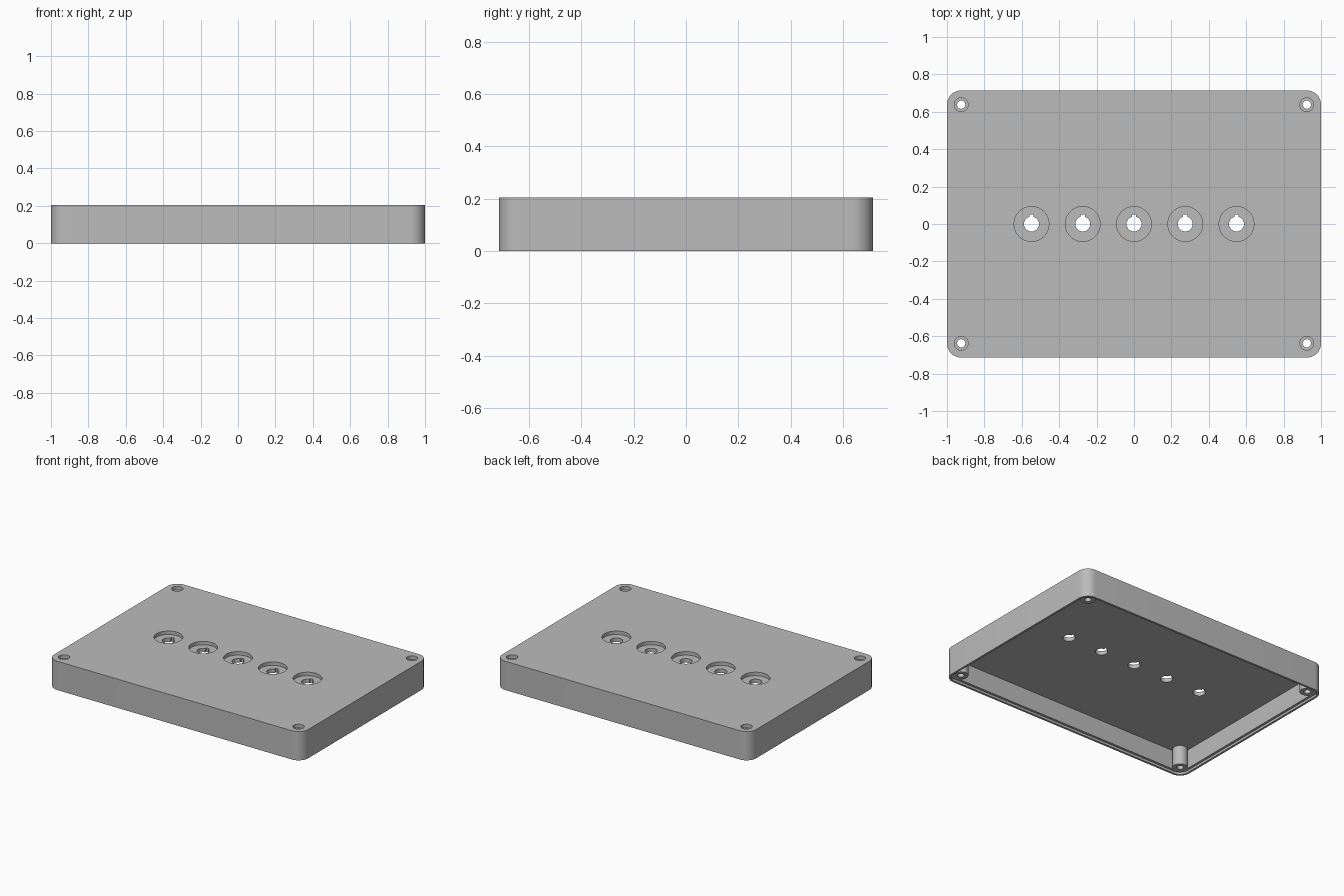
import bpy, bmesh, math
from math import pi, cos, sin

if "Cube" in bpy.data.objects:
    bpy.data.objects.remove(bpy.data.objects["Cube"], do_unlink=True)

HALF_X, HALF_Y, HEIGHT, CORNER = 1.0, 0.714, 0.205, 0.076
WALL, LIP, LEDGE_Z, PLATE_Z = 0.032, 0.015, 0.016, 0.152

grey = bpy.data.materials.new("enclosure grey")
grey.use_nodes = True
grey.diffuse_color = (0.5, 0.5, 0.5, 1)
grey.node_tree.nodes["Principled BSDF"].inputs["Base Color"].default_value = (0.5, 0.5, 0.5, 1)


def prism(name, outline, z0, z1):
    """Solid made by raising a flat outline from z0 to z1."""
    bm = bmesh.new()
    base = bm.faces.new([bm.verts.new((x, y, z0)) for x, y in outline])
    top = bmesh.ops.extrude_face_region(bm, geom=[base])["geom"]
    bmesh.ops.translate(bm, vec=(0, 0, z1 - z0),
                        verts=[v for v in top if isinstance(v, bmesh.types.BMVert)])
    bmesh.ops.recalc_face_normals(bm, faces=bm.faces)
    mesh = bpy.data.meshes.new(name)
    bm.to_mesh(mesh)
    bm.free()
    mesh.materials.append(grey)
    obj = bpy.data.objects.new(name, mesh)
    bpy.context.collection.objects.link(obj)
    return obj


def rounded_rect(inset, steps=10):
    """Outline of the case, moved inward by inset."""
    r = CORNER - inset
    points = []
    for quarter, (sx, sy) in enumerate([(1, 1), (-1, 1), (-1, -1), (1, -1)]):
        for i in range(steps + 1):
            a = (quarter + i / steps) * pi / 2
            points.append((sx * (HALF_X - CORNER) + r * cos(a),
                           sy * (HALF_Y - CORNER) + r * sin(a)))
    return points


def circle(cx, cy, r, n=40):
    return [(cx + r * cos(2 * pi * i / n), cy + r * sin(2 * pi * i / n)) for i in range(n)]


def keyed_circle(cx, r, key_half, key_top, n=40):
    """Round shaft hole with a small square key notch towards +y."""
    a = math.asin(key_half / r)
    arc = [pi / 2 + a + (2 * pi - 2 * a) * i / n for i in range(n + 1)]
    points = [(cx + r * cos(t), r * sin(t)) for t in arc]
    return points + [(cx + key_half, key_top), (cx - key_half, key_top)]


def combine(target, tool, operation):
    """Apply a boolean and remove the helper."""
    mod = target.modifiers.new("boolean", 'BOOLEAN')
    mod.operation, mod.solver, mod.object = operation, 'EXACT', tool
    tool.hide_render = True
    bpy.context.view_layer.objects.active = target
    bpy.ops.object.modifier_apply(modifier=mod.name)
    bpy.data.objects.remove(tool, do_unlink=True)


# Hollow case, open at the bottom
case = prism("enclosure_lid", rounded_rect(0), 0, HEIGHT)
combine(case, prism("cavity", rounded_rect(WALL), -0.1, PLATE_Z), 'DIFFERENCE')

# Screw posts in the corners
corners = [(sx * (HALF_X - CORNER), sy * (HALF_Y - CORNER)) for sx in (-1, 1) for sy in (-1, 1)]
for x, y in corners:
    combine(case, prism("post", circle(x, y, 0.049), 0.005, HEIGHT - 0.03), 'UNION')

# Stepped lip around the lower rim
combine(case, prism("rim_step", rounded_rect(LIP), -0.1, LEDGE_Z), 'DIFFERENCE')

# Counterbored screw holes
for x, y in corners:
    combine(case, prism("screw_hole", circle(x, y, 0.022), -0.1, 0.3), 'DIFFERENCE')
    combine(case, prism("screw_head", circle(x, y, 0.037), HEIGHT - 0.025, 0.3), 'DIFFERENCE')

# Row of round dial recesses with keyed shaft holes
for i in range(-2, 3):
    x = i * 0.274
    combine(case, prism("dial_recess", circle(x, 0, 0.093, 64), HEIGHT - 0.025, 0.3), 'DIFFERENCE')
    combine(case, prism("shaft_hole", keyed_circle(x, 0.04, 0.011, 0.051), 0.1, 0.3), 'DIFFERENCE')

# Smooth curves, sharp edges
bpy.ops.object.select_all(action='DESELECT')
case.select_set(True)
bpy.context.view_layer.objects.active = case
bpy.ops.object.shade_smooth_by_angle(angle=math.radians(30))
